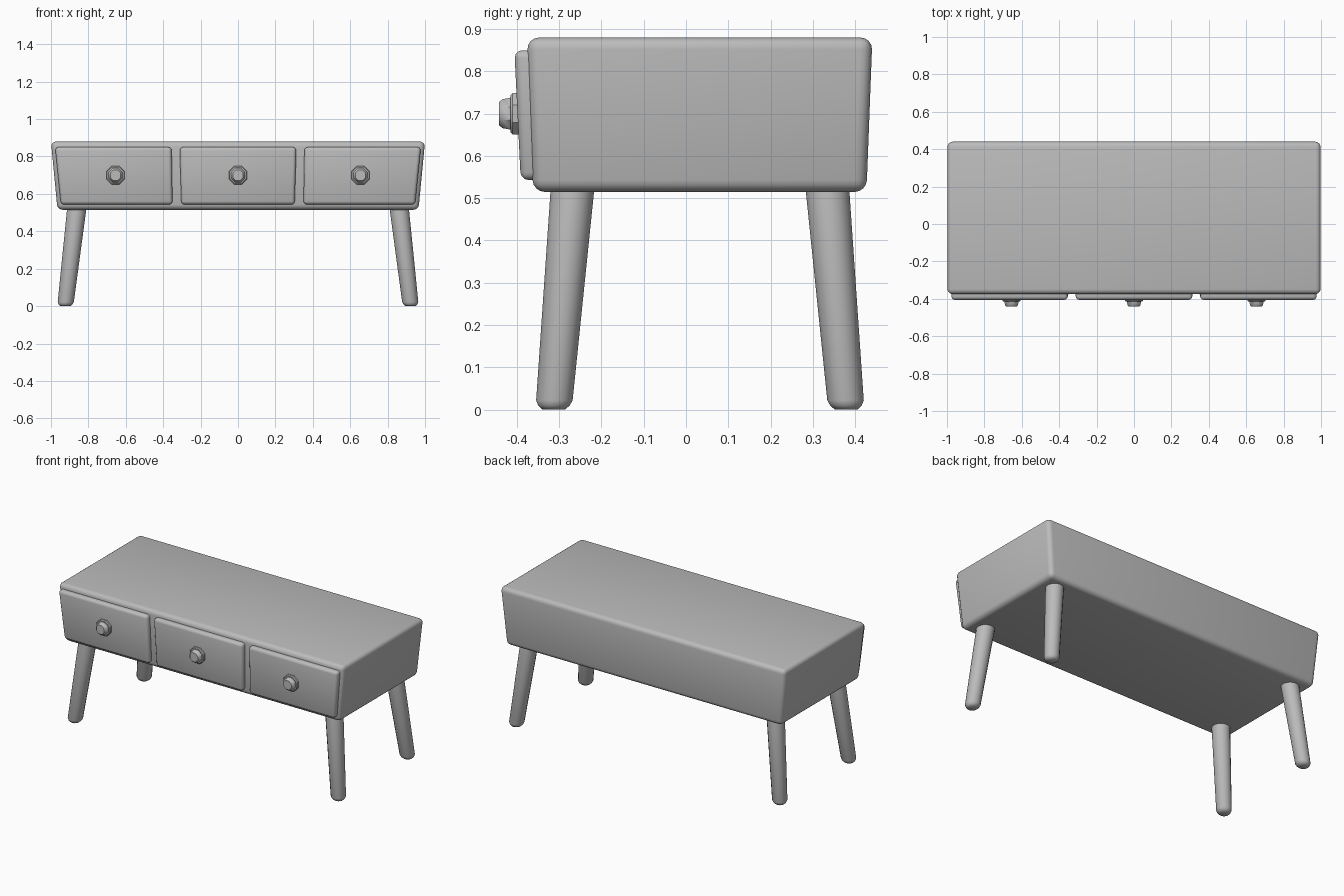
import bpy, bmesh, math
from mathutils import Vector

cube = bpy.data.objects.get("Cube")
if cube:
    bpy.data.objects.remove(cube, do_unlink=True)

grey = bpy.data.materials.new("plain grey")
grey.use_nodes = True
COLOUR = (0.5, 0.5, 0.5, 1)
grey.diffuse_color = COLOUR
grey.node_tree.nodes["Principled BSDF"].inputs["Base Color"].default_value = COLOUR

MID_Y = 0.033  # centre of the cabinet, behind the knobs


def finish(name, bm, angle=60):
    """Turn a bmesh into a smooth shaded object."""
    bmesh.ops.recalc_face_normals(bm, faces=bm.faces)
    mesh = bpy.data.meshes.new(name)
    bm.to_mesh(mesh)
    bm.free()
    mesh.materials.append(grey)
    obj = bpy.data.objects.new(name, mesh)
    bpy.context.collection.objects.link(obj)
    bpy.ops.object.select_all(action="DESELECT")
    obj.select_set(True)
    bpy.context.view_layer.objects.active = obj
    bpy.ops.object.shade_smooth_by_angle(angle=math.radians(angle))
    return obj


def tapered_box(name, bottom, top, bevel, segments):
    """Rounded box; bottom and top are (x0, x1, y0, y1, z)."""
    bm = bmesh.new()
    rings = []
    for x0, x1, y0, y1, z in (bottom, top):
        rings.append([bm.verts.new((x, y, z)) for x, y in ((x0, y0), (x1, y0), (x1, y1), (x0, y1))])
    skin(bm, rings)
    bmesh.ops.bevel(bm, geom=bm.edges[:], offset=bevel, segments=segments, profile=0.5, affect="EDGES")
    return finish(name, bm)


def skin(bm, rings):
    """Join rings of vertices into a closed tube."""
    for a, b in zip(rings, rings[1:]):
        for i in range(len(a)):
            j = (i + 1) % len(a)
            bm.faces.new((a[i], a[j], b[j], b[i]))
    bm.faces.new(rings[0])
    bm.faces.new(rings[-1])


def lathe(name, rings, sides, u, v, angle):
    """Tube through (centre, radius) rings lying in the plane of u and v."""
    bm = bmesh.new()
    loops = []
    for centre, radius in rings:
        loop = []
        for i in range(sides):
            a = math.tau * (i + 0.5) / sides
            loop.append(bm.verts.new(Vector(centre) + radius * (math.cos(a) * Vector(u) + math.sin(a) * Vector(v))))
        loops.append(loop)
    skin(bm, loops)
    return finish(name, bm, angle)


# Cabinet
tapered_box("cabinet", (-0.965, 0.965, -0.362, 0.427, 0.515), (1, -1, -0.376, 0.441, 0.88)[1::-1] + (-0.376, 0.441, 0.88), 0.028, 4)

# Drawer fronts: bottom and top x ranges
drawers = {
    "right_drawer": ((-0.947, -0.35), (-0.978, -0.355), -0.655),
    "middle_drawer": ((-0.303, 0.303), (-0.312, 0.312), 0),
    "left_drawer": ((0.35, 0.947), (0.355, 0.978), 0.655),
}
for name, (low, high, knob_x) in drawers.items():
    tapered_box(name, low + (-0.391, -0.32, 0.543), high + (-0.406, -0.32, 0.85), 0.018, 3)
    # Octagonal knob with a flange
    profile = [(-0.39, 0.053), (-0.41, 0.053), (-0.415, 0.048), (-0.415, 0.041), (-0.434, 0.037), (-0.442, 0.03)]
    lathe(name.replace("drawer", "knob"), [((knob_x, y, 0.7), r) for y, r in profile],
          8, (1, 0, 0), (0, 0, 1), 40)

# Splayed legs
for sx, side in ((-1, "right"), (1, "left")):
    for sy, end in ((-1, "front"), (1, "back")):
        foot = Vector((sx * 0.923, MID_Y + sy * 0.346, 0.003))
        head = Vector((sx * 0.86, MID_Y + sy * 0.3, 0.54))
        rings = [(foot.lerp(head, t), r) for t, r in ((-0.005, 0.028), (0.012, 0.038), (0.035, 0.044), (1, 0.053))]
        lathe(f"{end}_{side}_leg", rings, 16, (1, 0, 0), (0, 1, 0), 50)
